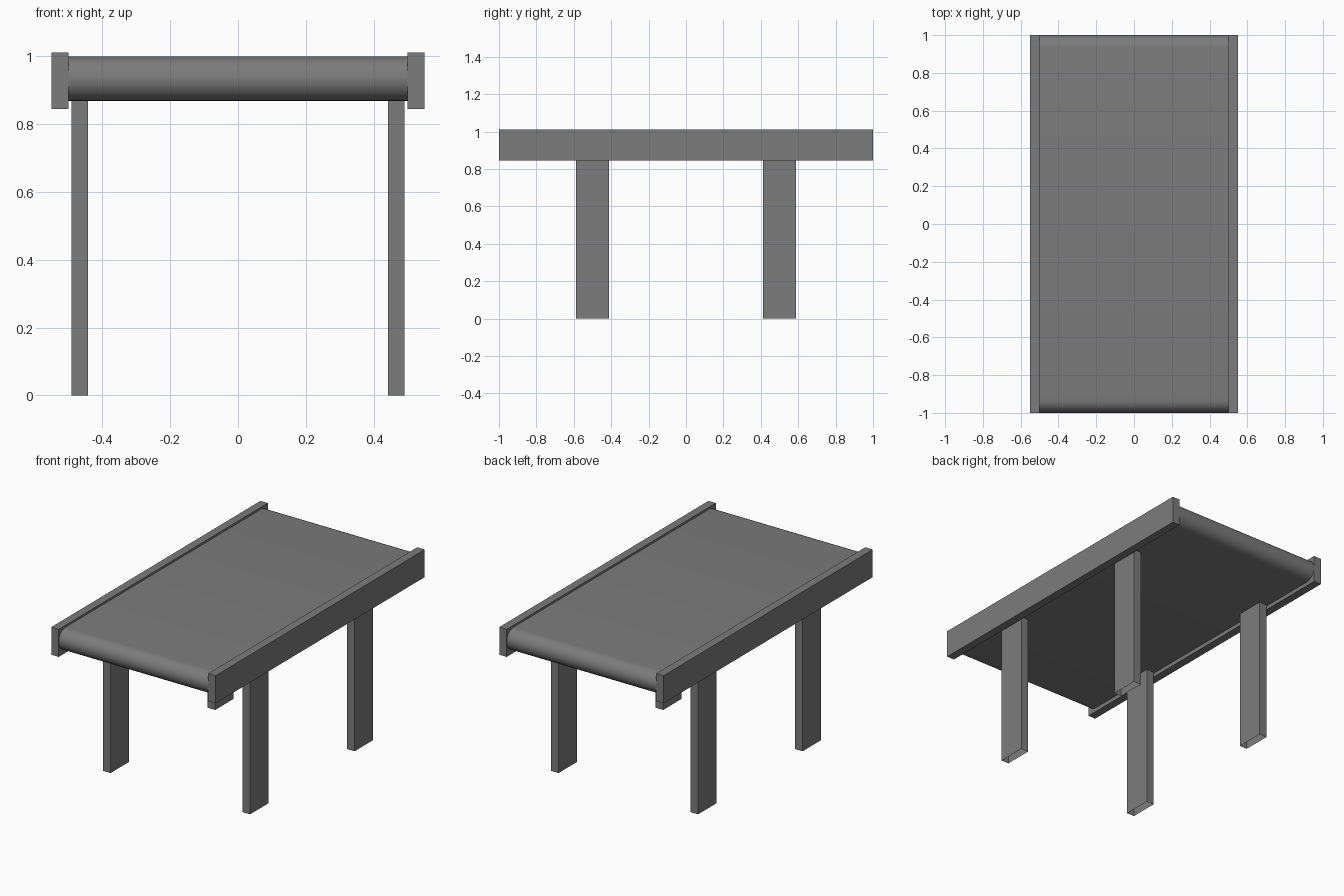
import bpy, bmesh, math

if "Cube" in bpy.data.objects:
    bpy.data.objects.remove(bpy.data.objects["Cube"])

grey = bpy.data.materials.new("mid_grey")
grey.diffuse_color = (0.2, 0.2, 0.2, 1)
grey.use_nodes = True
grey.node_tree.nodes["Principled BSDF"].inputs["Base Color"].default_value = grey.diffuse_color


def finish(bm, name):
    bmesh.ops.recalc_face_normals(bm, faces=bm.faces)
    mesh = bpy.data.meshes.new(name)
    bm.to_mesh(mesh)
    bm.free()
    mesh.materials.append(grey)
    obj = bpy.data.objects.new(name, mesh)
    bpy.context.collection.objects.link(obj)
    return obj


def box(name, x, y, z, open_bottom=False):
    bm = bmesh.new()
    bmesh.ops.create_cube(bm, size=1)
    for v in bm.verts:
        for i, (lo, hi) in enumerate((x, y, z)):
            v.co[i] = lo if v.co[i] < 0 else hi
    if open_bottom:
        low = [f for f in bm.faces if all(v.co.z < z[0] + 1e-4 for v in f.verts)]
        bmesh.ops.delete(bm, geom=low, context='FACES_ONLY')
    return finish(bm, name)


# Side rails and open-bottomed legs, on both sides
for side, s in (("left", -1), ("right", 1)):
    box(side + "_rail", sorted((s * 0.50, s * 0.55)), (-1, 1), (0.845, 1.012))
    for end, yc in (("front", -0.5), ("back", 0.5)):
        box(f"{end}_{side}_leg", sorted((s * 0.442, s * 0.492)),
            (yc - 0.087, yc + 0.087), (0, 0.869), True)

# Belt: a loop with rounded ends, swept across the width
R, ZC, N = 0.0655, 0.9345, 16
profile = []
for cy, start in ((1 - R, -90), (-1 + R, 90)):
    for i in range(N + 1):
        a = math.radians(start + 180 * i / N)
        profile.append((cy + R * math.cos(a), ZC + R * math.sin(a)))
bm = bmesh.new()
face = bm.faces.new([bm.verts.new((-0.5, y, z)) for y, z in profile])
ext = bmesh.ops.extrude_face_region(bm, geom=[face], use_keep_orig=True)
for v in ext["geom"]:
    if isinstance(v, bmesh.types.BMVert):
        v.co.x = 0.5
# The loop is open at its sides, against the rails
caps = [f for f in bm.faces if len(f.verts) > 4]
bmesh.ops.delete(bm, geom=caps, context='FACES_ONLY')
belt = finish(bm, "belt")
bpy.context.view_layer.objects.active = belt
belt.select_set(True)
bpy.ops.object.shade_smooth_by_angle(angle=math.radians(30))
